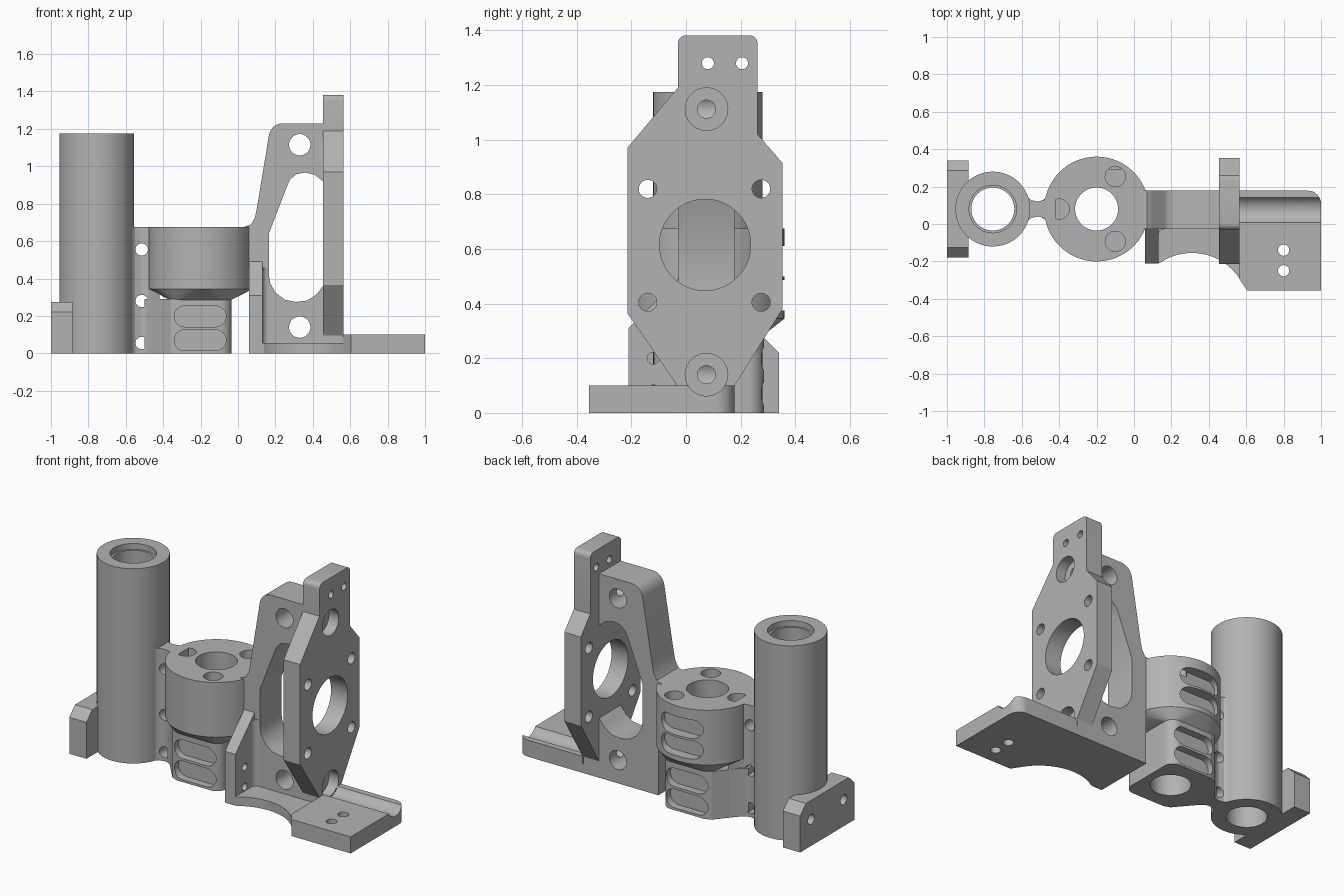
import bpy, bmesh, math
from mathutils import Vector

cube = bpy.data.objects.get("Cube")
if cube:
    bpy.data.objects.remove(cube)

grey = bpy.data.materials.new("plain_grey")
grey.use_nodes = True
colour = (0.45, 0.45, 0.45, 1)
grey.diffuse_color = colour
grey.node_tree.nodes["Principled BSDF"].inputs["Base Color"].default_value = colour
parts = []


def place(axis, p, d):
    """Put a 2D point at depth d along the axis."""
    return {"x": (d, p[0], p[1]), "y": (p[0], d, p[1]), "z": (p[0], p[1], d)}[axis]


def finish(name, bm):
    bmesh.ops.recalc_face_normals(bm, faces=bm.faces[:])
    mesh = bpy.data.meshes.new(name)
    bm.to_mesh(mesh)
    bm.free()
    mesh.materials.append(grey)
    ob = bpy.data.objects.new(name, mesh)
    bpy.context.collection.objects.link(ob)
    return ob


def prism(name, axis, pts, lo, hi):
    bm = bmesh.new()
    rings = [[bm.verts.new(place(axis, p, d)) for p in pts] for d in (lo, hi)]
    for ring in rings:
        bm.faces.new(ring)
    n = len(pts)
    for i in range(n):
        j = (i + 1) % n
        bm.faces.new((rings[0][i], rings[0][j], rings[1][j], rings[1][i]))
    return finish(name, bm)


def arc(cx, cy, r, start, end, steps):
    angles = [math.radians(start + (end - start) * i / steps) for i in range(steps + 1)]
    return [(cx + r * math.cos(a), cy + r * math.sin(a)) for a in angles]


def circle(cx, cy, r, n=64):
    return arc(cx, cy, r, 0, 360, n)[:-1]


def drill(axis, cx, cy, r, lo, hi, n=40):
    return prism("cutter", axis, circle(cx, cy, r, n), lo, hi)


def slot(z, y0, y1):
    """Rounded slot cutter running along x."""
    pts = arc(-0.12, z, 0.056, -90, 90, 12) + arc(-0.285, z, 0.056, 90, 270, 12)
    return prism("cutter", "y", pts, y0, y1)


def part(ob, cutters=()):
    """Cut the holes out of a part, then discard the cutters."""
    for c in cutters:
        c.hide_render = True
        mod = ob.modifiers.new("cut", "BOOLEAN")
        mod.operation, mod.solver, mod.object = "DIFFERENCE", "EXACT", c
    if cutters:
        graph = bpy.context.evaluated_depsgraph_get()
        mesh = bpy.data.meshes.new_from_object(ob.evaluated_get(graph))
        ob.modifiers.clear()
        ob.data = mesh
        for c in cutters:
            bpy.data.objects.remove(c)
    parts.append(ob)


MID = 0.08          # common centre line in y
TUBE_X, HUB_X = -0.755, -0.2

# Tall tube with a stepped bore
part(prism("tall_tube", "z", circle(TUBE_X, MID, 0.2), 0, 1.175),
     [drill("z", TUBE_X, MID, 0.115, -0.1, 1.3, 64),
      drill("z", TUBE_X, MID, 0.127, 1.14, 1.3, 64)])

# Chamfered mounting plate on the tube's foot
part(prism("end_plate", "x", [(-0.18, 0), (0.34, 0), (0.34, 0.22), (0.285, 0.275),
                              (-0.125, 0.275), (-0.18, 0.22)], -1, -0.885),
     [drill("x", y, 0.16, 0.03, -1.1, -0.94) for y in (-0.075, 0.235)])

# Waisted neck between tube and hub
half = [(-0.61, 0.12), (-0.575, 0.07), (-0.55, 0.048), (-0.515, 0.04),
        (-0.48, 0.048), (-0.455, 0.07), (-0.42, 0.12)]
neck = [(x, MID + w) for x, w in half] + [(x, MID - w) for x, w in reversed(half)]
part(prism("neck", "z", neck, 0, 0.675),
     [drill("y", -0.515, z, 0.033, -0.3, 0.5) for z in (0.055, 0.28, 0.555)])


def hub_bore():
    return drill("z", HUB_X, MID, 0.115, -0.1, 0.9, 64)


# Round upper hub with three blind holes and rear slots
holes = [drill("z", HUB_X + 0.2 * math.cos(a), MID + 0.2 * math.sin(a), 0.054, 0.58, 0.8)
         for a in (math.pi / 3, math.pi, -math.pi / 3)]
part(prism("hub_upper", "z", circle(HUB_X, MID, 0.28, 96), 0.345, 0.675),
     [hub_bore()] + holes + [slot(z, 0.295, 0.5) for z in (0.43, 0.555)])

# Lower hub body, tapering into the neck, slotted front and back
right_side = (arc(-0.095, MID - 0.145, 0.06, -90, 0, 8)
              + arc(-0.095, MID + 0.145, 0.06, 0, 90, 8))
body = right_side + [(-0.32, MID + 0.205), (-0.36, MID + 0.19), (-0.47, MID + 0.06),
                     (-0.5, MID + 0.04), (-0.5, MID - 0.04), (-0.47, MID - 0.06),
                     (-0.36, MID - 0.19), (-0.32, MID - 0.205)]
pockets = [slot(z, a, b) for z in (0.07, 0.1975) for a, b in ((-0.4, -0.08), (0.24, 0.5))]
part(prism("hub_lower", "z", body, 0, 0.29), [hub_bore()] + pockets)

# Flared transition between the two hub sections
bm = bmesh.new()
flipped = [(2 * HUB_X - x, y) for x, y in right_side]
for p in right_side + flipped:
    bm.verts.new((p[0], p[1], 0.286))
for p in circle(HUB_X, MID, 0.28, 96):
    bm.verts.new((p[0], p[1], 0.345))
bmesh.ops.convex_hull(bm, input=bm.verts[:])
part(finish("hub_flare", bm), [hub_bore()])


def screw_cutters():
    """Stepped screw holes; the lower one also carves the base channel."""
    made = []
    for z in (1.112, 0.14):
        made.append(drill("x", 0.075, z, 0.033, 0.33, 1.2))
        made.append(drill("x", 0.075, z, 0.078, 0.5, 1.2))
    return made


# Upright web with a large rounded window
web = [(0.06, 0), (0.06, 0.66), (0.03, 0.675), (0.07, 0.69), (0.09, 0.725), (0.1, 0.77),
       (0.165, 1.165)] + arc(0.24, 1.155, 0.075, 165, 90, 8) + [(0.56, 1.23), (0.56, 0)]
window = [(0.165, 0.64), (0.265, 0.9), (0.28, 0.93), (0.31, 0.957), (0.36, 0.967),
          (0.41, 0.955), (0.455, 0.92), (0.6, 0.8), (0.6, 0.45), (0.455, 0.36),
          (0.42, 0.315), (0.37, 0.282), (0.31, 0.275), (0.25, 0.287), (0.2, 0.325),
          (0.172, 0.375), (0.165, 0.42)]
part(prism("bracket_web", "y", web, -0.028, 0.178),
     [prism("cutter", "y", window, -0.3, 0.5)]
     + [drill("y", 0.33, z, 0.057, -0.3, 0.5) for z in (1.115, 0.14)] + screw_cutters())

# Upright motor plate with shaft opening and screw holes
plate = ([(-0.215, 0.365), (-0.215, 0.97), (-0.03, 1.19)]
         + arc(0.0, 1.352, 0.03, 180, 90, 6) + arc(0.232, 1.352, 0.03, 90, 0, 6)
         + [(0.262, 1.02), (0.353, 0.915), (0.353, 0.38), (0.172, 0.09), (-0.025, 0.09)])
small = [(0.08, 1.28, 0.022), (0.205, 1.28, 0.022)]
small += [(y, z, 0.033) for y in (-0.14, 0.275) for z in (0.405, 0.82)]
part(prism("upright_plate", "x", plate, 0.455, 0.565),
     [drill("x", y, z, r, 0.3, 0.8) for y, z, r in small]
     + [drill("x", 0.07, 0.615, 0.167, 0.3, 0.8, 64)] + screw_cutters())

# Thin floor under the bracket, with a concave front edge
curve = arc(0.31, -0.46, 0.305, 124, 32, 24)
floor = [(0.06, 0.178), (0.06, -0.21)] + curve + [(0.57, 0.178)]
part(prism("bracket_floor", "z", floor, 0, 0.055))

# Thick base foot with mounting holes and a rounded rear corner
foot = ([(0.565, 0.178), (0.565, -0.295), (0.605, -0.355), (1, -0.355)]
        + arc(0.93, 0.108, 0.07, 0, 90, 8))
part(prism("base_foot", "z", foot, 0, 0.1),
     [drill("z", 0.8, y, 0.03, -0.2, 0.3) for y in (-0.14, -0.25)]
     + [drill("x", 0.075, 0.14, 0.078, 0.5, 1.2)])

# Sloped side gusset with two small holes
part(prism("gusset", "x", [(-0.21, 0), (0, 0), (0, 0.52), (-0.21, 0.31)], 0.06, 0.13),
     [drill("x", -0.12, z, 0.022, -0.2, 0.4) for z in (0.08, 0.2)])

# Rounded inside corner where the gusset meets the web
corner = [(0.12, -0.02), (0.12, -0.06), (0.13, -0.06)] + arc(0.162, -0.06, 0.032, 180, 90, 6)
part(prism("gusset_fillet", "z", corner + [(0.162, -0.02)], 0, 0.455))

# Smooth the round walls and keep the machined edges crisp
bpy.ops.object.select_all(action="DESELECT")
for ob in parts:
    ob.select_set(True)
bpy.context.view_layer.objects.active = parts[0]
bpy.ops.object.shade_smooth_by_angle(angle=math.radians(28))
